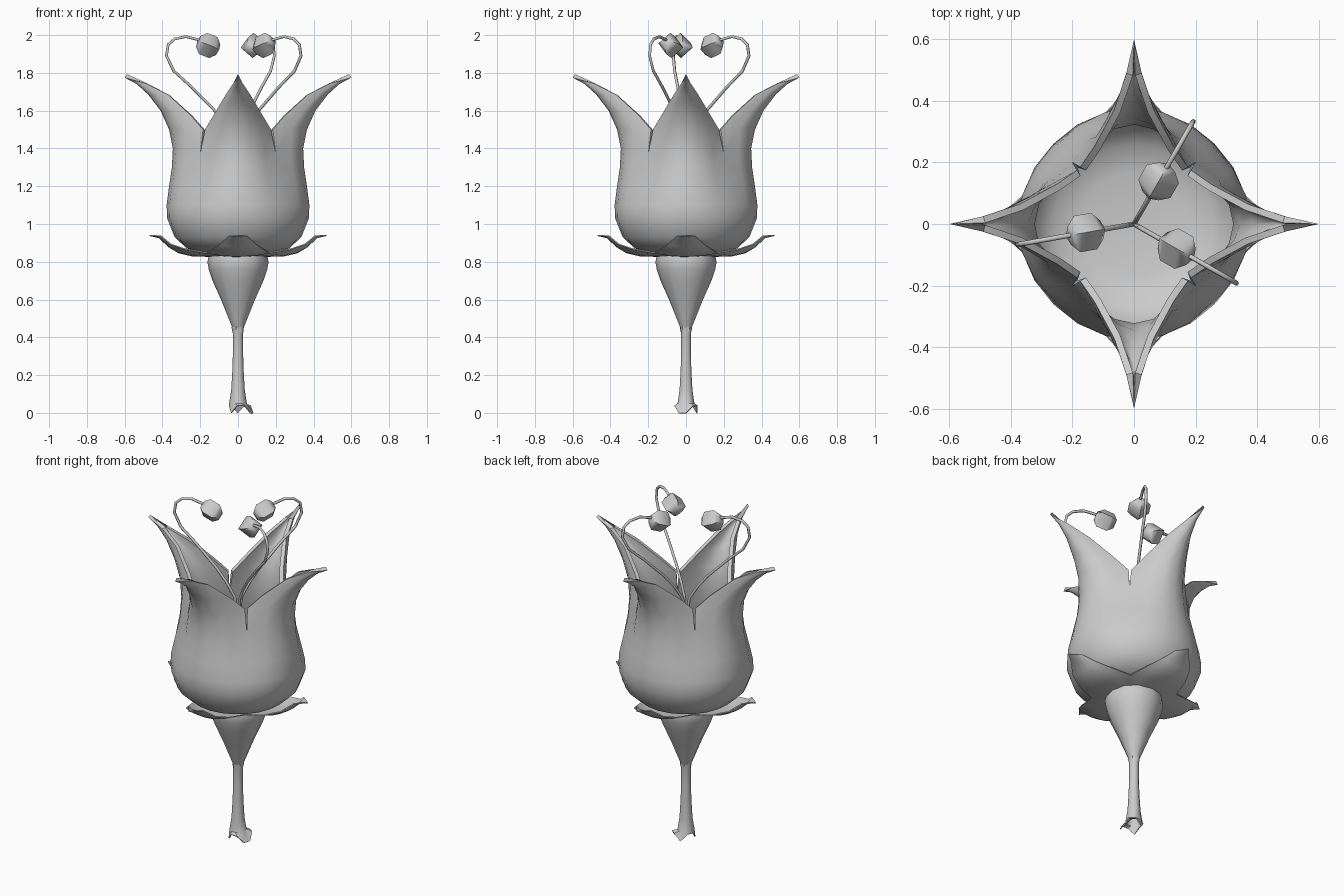
import bpy, bmesh
from math import sin, cos, pi, radians
from mathutils import Vector, Matrix

cube = bpy.data.objects.get("Cube")
if cube:
    bpy.data.objects.remove(cube, do_unlink=True)

grey = bpy.data.materials.new("plain_grey")
grey.use_nodes = True
grey.diffuse_color = (0.6, 0.6, 0.6, 1)
grey.node_tree.nodes["Principled BSDF"].inputs["Base Color"].default_value = (0.6, 0.6, 0.6, 1)


def finish(name, bm, thickness=0, angle=40):
    """Turn a bmesh into a smooth object, thickened inwards if asked."""
    mesh = bpy.data.meshes.new(name)
    bm.to_mesh(mesh)
    bm.free()
    mesh.materials.append(grey)
    obj = bpy.data.objects.new(name, mesh)
    bpy.context.collection.objects.link(obj)
    bpy.ops.object.select_all(action='DESELECT')
    obj.select_set(True)
    bpy.context.view_layer.objects.active = obj
    if thickness:
        solid = obj.modifiers.new("thickness", 'SOLIDIFY')
        solid.thickness = thickness
        solid.offset = -1
        bpy.ops.object.modifier_apply(modifier=solid.name)
    bpy.ops.object.shade_smooth_by_angle(angle=radians(angle))
    return obj


def bridge(bm, rows, closed=False):
    """Join neighbouring rows of vertices with quads."""
    for low, high in zip(rows, rows[1:]):
        n = len(low)
        for j in range(n if closed else n - 1):
            k = (j + 1) % n
            bm.faces.new((low[j], low[k], high[k], high[j]))


def leaf_ring(name, rows, thickness):
    """Four leaves around z; each row is centre (r, z) and edge (half width, r, z)."""
    bm = bmesh.new()
    for quarter in range(4):
        turn = Matrix.Rotation(quarter * pi / 2, 3, 'Z')
        grid = []
        for (cr, cz), (ew, er, ez) in rows:
            line = []
            for step in range(-3, 4):
                a = step * pi / 12
                f = (cos(a) - cos(pi / 4)) / (1 - cos(pi / 4))
                p = Vector((er + (cr - er) * f, ew * sin(a) / sin(pi / 4), ez + (cz - ez) * f))
                line.append(bm.verts.new(turn @ p))
            grid.append(line)
        bridge(bm, grid)
    bmesh.ops.remove_doubles(bm, verts=bm.verts, dist=0.0005)
    return finish(name, bm, thickness)


def lathe(profile, sides):
    """Capped turned shape from (radius, z) pairs, bottom to top."""
    bm = bmesh.new()
    rings = [[bm.verts.new((r * cos(2 * pi * j / sides), r * sin(2 * pi * j / sides), z))
              for j in range(sides)] for r, z in profile]
    bridge(bm, rings, closed=True)
    bm.faces.new(rings[0][::-1])
    bm.faces.new(rings[-1])
    return bm, rings


# Petals: a round cup that splits into four flaring points
cup = [(0, .84), (.17, .845), (.27, .87), (.335, .93), (.375, 1.03), (.378, 1.1),
       (.365, 1.2), (.35, 1.3)]
petal_rows = []
for r, z in cup:
    e = r * cos(pi / 4) * (1 - max(0, z - 1) * .5)
    petal_rows.append(((r, z), (e, e, z)))
petal_rows += [
    ((.345, 1.4), (.2, .2, 1.37)),
    ((.365, 1.5), (.175, .185, 1.5)),
    ((.41, 1.6), (.13, .25, 1.575)),
    ((.475, 1.685), (.065, .37, 1.685)),
    ((.535, 1.74), (.025, .49, 1.745)),
    ((.6, 1.775), (0, .6, 1.775))]
leaf_ring("petals", petal_rows, .022)

# Sepals: a low collar with four upturned points
leaf_ring("sepals", [
    ((.1, .825), (.07, .07, .825)),
    ((.24, .828), (.165, .165, .845)),
    ((.315, .845), (.135, .28, .865)),
    ((.365, .875), (.1, .355, .89)),
    ((.42, .925), (.05, .41, .935)),
    ((.47, .937), (0, .47, .937))], .006)

# Receptacle under the cup
bm, rings = lathe([(.022, .43), (.05, .5), (.09, .6), (.135, .7), (.155, .76),
                   (.162, .8), (.155, .83)], 12)
finish("receptacle", bm)

# Stem with a toothed top and a ragged, flared foot
bm, rings = lathe([(.065, .02), (.047, .05), (.036, .12), (.03, .22), (.027, .32),
                   (.027, .42), (.034, .45)], 10)
for j, v in enumerate(rings[0]):
    v.co.x += .016
    v.co.z = 0 if j % 3 == 0 else .04
for v in rings[-1][::2]:
    v.co.z += .03
bmesh.ops.delete(bm, geom=[f for f in bm.faces if len(f.verts) > 4], context='FACES_ONLY')
finish("stem", bm, .006)

# Stamens: thin hooked filaments carrying faceted anthers
path = [(0, .85), (.005, 1.3), (.02, 1.45), (.07, 1.53), (.13, 1.605), (.25, 1.725),
        (.345, 1.81), (.385, 1.89), (.375, 1.95), (.34, 1.98), (.28, 1.992), (.21, 1.975), (.17, 1.95)]
for i, degrees in enumerate((60, 190, -30)):
    a = radians(degrees)
    curve = bpy.data.curves.new(f"filament_{i + 1}", 'CURVE')
    curve.dimensions = '3D'
    curve.bevel_depth = .008
    curve.bevel_resolution = 1
    curve.materials.append(grey)
    spline = curve.splines.new('POLY')
    spline.points.add(len(path) - 1)
    for point, (r, z) in zip(spline.points, path):
        point.co = (r * cos(a), r * sin(a), z, 1)
    spline.use_smooth = True
    bpy.context.collection.objects.link(bpy.data.objects.new(curve.name, curve))

    bm, rings = lathe([(.03, -.058), (.06, -.03), (.06, .03), (.03, .058)], 4)
    anther = finish(f"anther_{i + 1}", bm, angle=60)
    axis = Vector((-cos(a), -sin(a), -.4))
    anther.rotation_euler = axis.to_track_quat('Z', 'Y').to_euler()
    anther.location = (.16 * cos(a), .16 * sin(a), 1.945)
